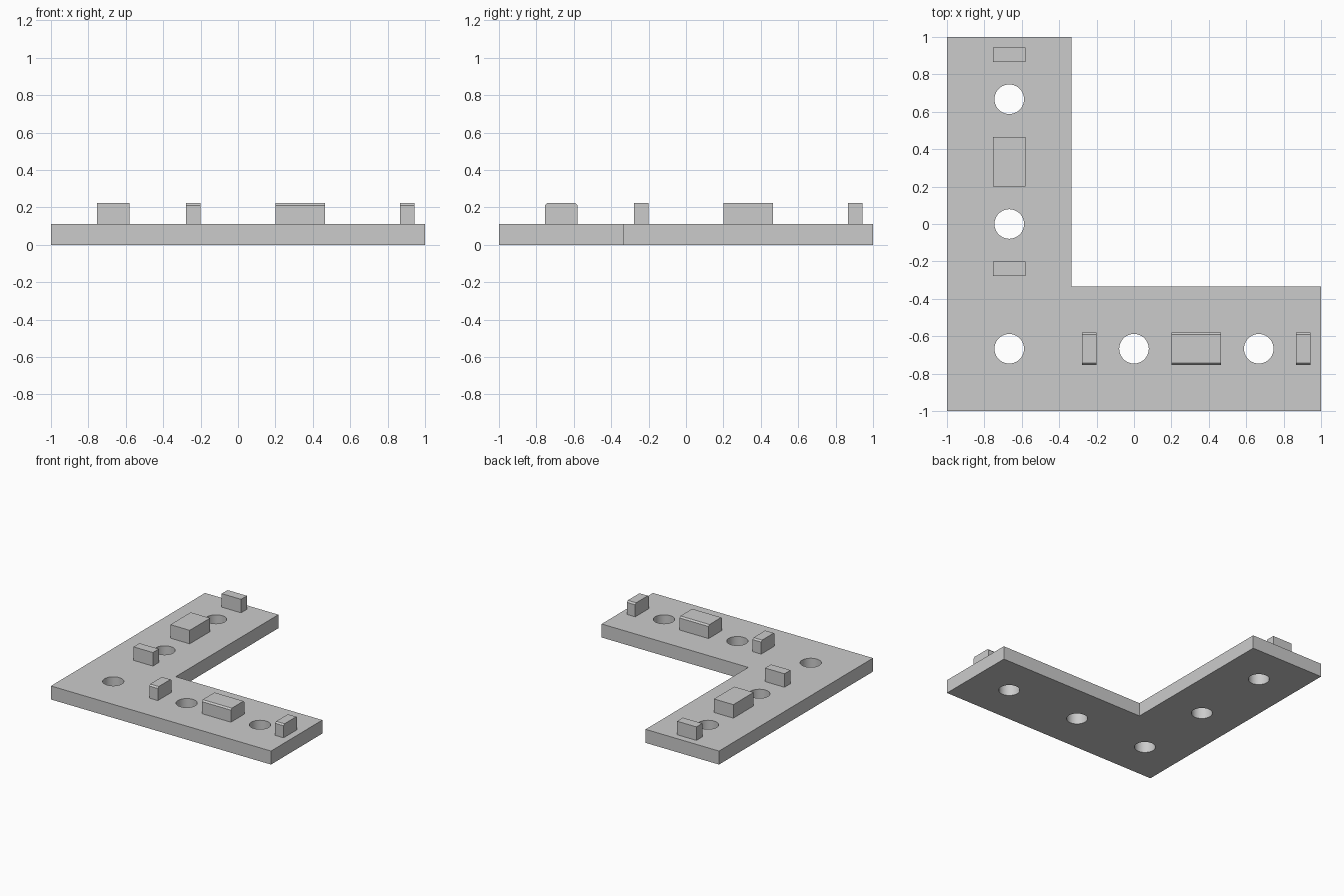
import bpy, bmesh, math

if "Cube" in bpy.data.objects:
    bpy.data.objects.remove(bpy.data.objects["Cube"], do_unlink=True)

PLATE_TOP, PEG_TOP = 0.111, 0.222
AXIS = -0.667          # centre line of both arms
INNER = -0.333         # inner edge of both arms
HOLE_RADIUS = 0.079
PEG_HALF = 0.088       # half the peg size across the arm
CHAMFER = 0.012

grey = bpy.data.materials.new("plain grey")
grey.use_nodes = True
colour = (0.6, 0.6, 0.6, 1)
grey.diffuse_color = colour
grey.node_tree.nodes["Principled BSDF"].inputs["Base Color"].default_value = colour


def extruded(name, loops, z, height):
    """Fill closed 2D loops (inner loops become holes) and extrude upwards."""
    bm = bmesh.new()
    edges = []
    for loop in loops:
        verts = [bm.verts.new((x, y, z)) for x, y in loop]
        edges += [bm.edges.new((a, b)) for a, b in zip(verts, verts[1:] + verts[:1])]
    bmesh.ops.triangle_fill(bm, use_beauty=True, edges=edges, normal=(0, 0, 1))
    result = bmesh.ops.extrude_face_region(bm, geom=bm.faces[:], use_keep_orig=True)
    top = [g for g in result["geom"] if isinstance(g, bmesh.types.BMVert)]
    bmesh.ops.translate(bm, verts=top, vec=(0, 0, height))
    bmesh.ops.recalc_face_normals(bm, faces=bm.faces)
    return finish(name, bm)


def finish(name, bm):
    mesh = bpy.data.meshes.new(name)
    bm.to_mesh(mesh)
    bm.free()
    mesh.materials.append(grey)
    obj = bpy.data.objects.new(name, mesh)
    bpy.context.collection.objects.link(obj)
    return obj


def circle(cx, cy, radius, sides=64):
    angles = [math.tau * i / sides for i in range(sides)]
    return [(cx + radius * math.cos(a), cy + radius * math.sin(a)) for a in angles]


def peg(name, start, end, along_x):
    """Block across an arm, chamfered on the top edges that run along the arm."""
    centre, half = (start + end) / 2, (end - start) / 2
    bm = bmesh.new()
    bmesh.ops.create_cube(bm, size=2)
    for v in bm.verts:
        along, across = centre + v.co.x * half, AXIS + v.co.y * PEG_HALF
        z = PEG_TOP if v.co.z > 0 else PLATE_TOP - 0.005
        v.co = (along, across, z) if along_x else (across, along, z)
    run = 0 if along_x else 1
    top_edges = [e for e in bm.edges
                 if all(v.co.z > PLATE_TOP for v in e.verts)
                 and abs(e.verts[0].co[run] - e.verts[1].co[run]) > half]
    bmesh.ops.bevel(bm, geom=top_edges, offset=CHAMFER, segments=1, affect="EDGES")
    bmesh.ops.recalc_face_normals(bm, faces=bm.faces)
    finish(name, bm)


# L-shaped plate with five round holes
outline = [(-1, -1), (1, -1), (1, INNER), (INNER, INNER), (INNER, 1), (-1, 1)]
centres = [(AXIS, AXIS), (0, AXIS), (-AXIS, AXIS), (AXIS, 0), (AXIS, -AXIS)]
plate = extruded("corner_plate", [outline] + [circle(x, y, HOLE_RADIUS) for x, y in centres],
                 0, PLATE_TOP)
bpy.ops.object.select_all(action="DESELECT")
plate.select_set(True)
bpy.context.view_layer.objects.active = plate
bpy.ops.object.shade_smooth_by_angle(angle=math.radians(30))

# Three pegs on each arm
spans = {"inner_peg": (-0.278, -0.2), "middle_peg": (0.2, 0.464), "outer_peg": (0.867, 0.943)}
for label, (start, end) in spans.items():
    peg("side_arm_" + label, start, end, True)
    peg("back_arm_" + label, start, end, False)
